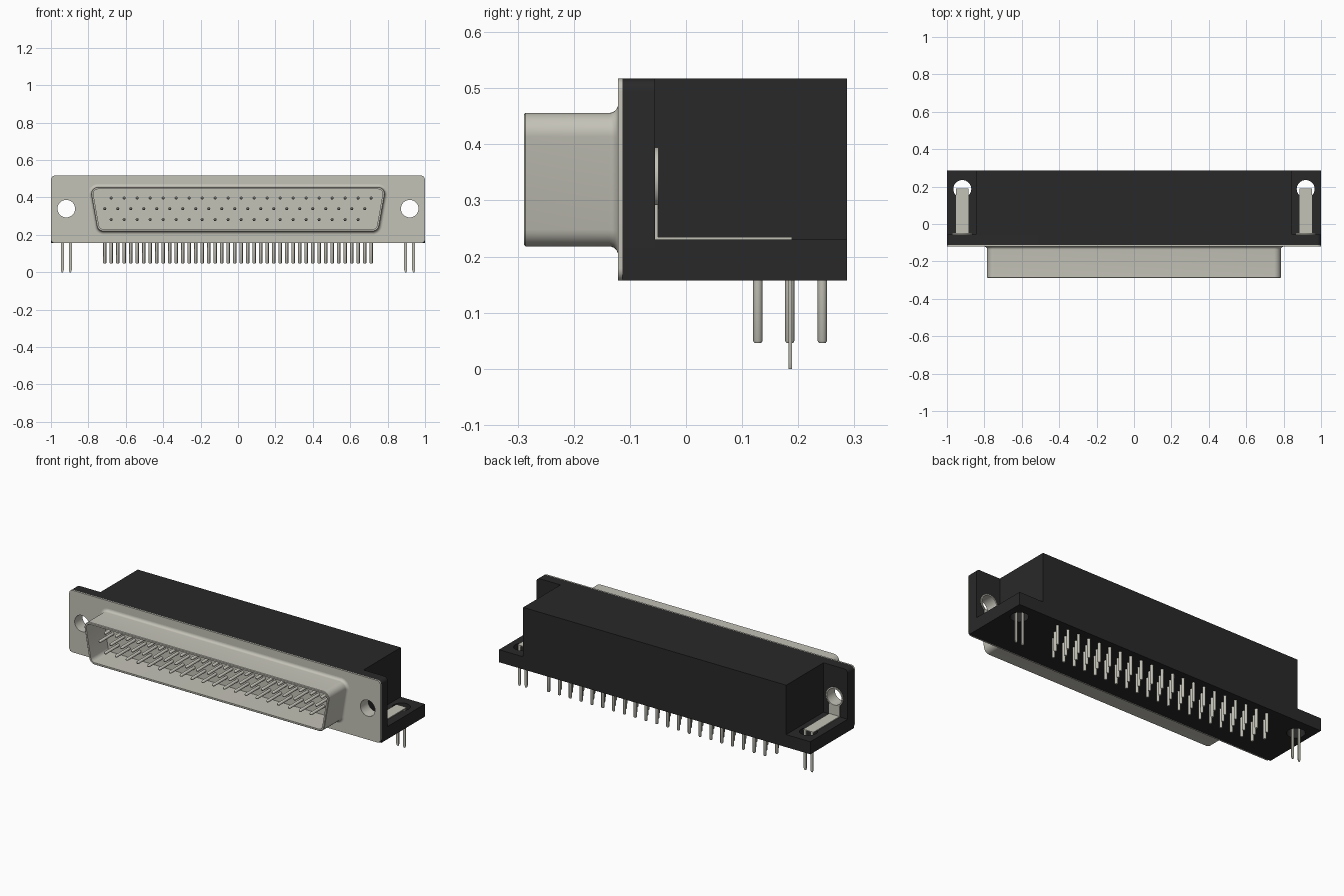
import bpy, bmesh, math
from mathutils import Vector

if "Cube" in bpy.data.objects:
    bpy.data.objects.remove(bpy.data.objects["Cube"], do_unlink=True)


def material(name, rgb, rough, metallic=0.0):
    m = bpy.data.materials.new(name)
    m.use_nodes = True
    m.diffuse_color = (*rgb, 1)
    bsdf = m.node_tree.nodes["Principled BSDF"]
    bsdf.inputs["Base Color"].default_value = (*rgb, 1)
    bsdf.inputs["Roughness"].default_value = rough
    return m


BLACK = material("black plastic", (0.022, 0.022, 0.022), 0.6)
METAL = material("warm grey metal", (0.55, 0.54, 0.475), 0.45)
made = []


def finish(name, bm, mat):
    bmesh.ops.recalc_face_normals(bm, faces=bm.faces)
    me = bpy.data.meshes.new(name)
    bm.to_mesh(me)
    bm.free()
    me.materials.append(mat)
    ob = bpy.data.objects.new(name, me)
    bpy.context.collection.objects.link(ob)
    made.append(ob)
    return ob


def loft(bm, rings, caps=True, closed=False):
    """Skin a list of point rings into a surface."""
    vs = [[bm.verts.new(p) for p in ring] for ring in rings]
    n = len(vs[0])
    pairs = list(zip(vs, vs[1:])) + ([(vs[-1], vs[0])] if closed else [])
    for a, b in pairs:
        for i in range(n):
            j = (i + 1) % n
            bm.faces.new((a[i], a[j], b[j], b[i]))
    if caps and not closed:
        bm.faces.new(vs[0])
        bm.faces.new(vs[-1])


def add_box(bm, x0, x1, y0, y1, z0, z1):
    loft(bm, [[(x0, y0, z), (x1, y0, z), (x1, y1, z), (x0, y1, z)] for z in (z0, z1)])


def box(name, mat, *dims):
    bm = bmesh.new()
    add_box(bm, *dims)
    return finish(name, bm, mat)


def circle(axis, cx, c, t, r, n):
    """Ring of radius r at distance t along the y or z axis."""
    pts = []
    for i in range(n):
        a = 2 * math.pi * i / n
        u, v = cx + r * math.cos(a), c + r * math.sin(a)
        pts.append((u, t, v) if axis == "y" else (u, v, t))
    return pts


def rounded(corners, radii, seg=6):
    """2D polygon with a rounded arc at each corner."""
    out, n = [], len(corners)
    for i, r in enumerate(radii):
        p = Vector(corners[i])
        if r == 0:
            out.append(p)
            continue
        d1 = (Vector(corners[i - 1]) - p).normalized()
        d2 = (Vector(corners[(i + 1) % n]) - p).normalized()
        half = d1.angle(d2) / 2
        centre = p + (d1 + d2).normalized() * (r / math.sin(half))
        a = p + d1 * (r / math.tan(half)) - centre
        b = p + d2 * (r / math.tan(half)) - centre
        for k in range(seg + 1):
            out.append(centre + a.lerp(b, k / seg).normalized() * r)
    return out


def slab(name, mat, outline, y0, y1):
    bm = bmesh.new()
    loft(bm, [[(p[0], y, p[1]) for p in outline] for y in (y0, y1)])
    return finish(name, bm, mat)


def drill(ob, axis, cx, c, t0, t1, r):
    """Cut a round hole and discard the cutter."""
    bm = bmesh.new()
    loft(bm, [circle(axis, cx, c, t, r, 32) for t in (t0, t1)])
    cutter = finish("hole_cutter", bm, ob.data.materials[0])
    made.remove(cutter)
    cutter.hide_render = True
    mod = ob.modifiers.new("hole", "BOOLEAN")
    mod.operation, mod.solver, mod.object = "DIFFERENCE", "EXACT", cutter
    bpy.context.view_layer.objects.active = ob
    bpy.ops.object.modifier_apply(modifier=mod.name)
    bpy.data.objects.remove(cutter, do_unlink=True)


Z0, Z1 = 0.157, 0.517            # body bottom and top
HOLE_X, HOLE_Z, FOOT_Y = 0.918, 0.34, 0.187
SIDES = ((1, "left"), (-1, "right"))
rect = [(-1, Z0), (1, Z0), (1, Z1), (-1, Z1)]

# Plastic housing, flange and metal front plate
box("housing", BLACK, -0.845, 0.845, -0.055, 0.287, Z0, Z1)
flange = slab("flange", BLACK, rounded(rect, (0, 0, 0.022, 0.022)), -0.113, -0.055)
plate = slab("front_plate", METAL, rounded(rect, (0.022,) * 4), -0.121, -0.113)

for s, side in SIDES:
    cx = s * HOLE_X
    drill(flange, "y", cx, HOLE_Z, -0.2, 0.0, 0.050)
    drill(plate, "y", cx, HOLE_Z, -0.2, 0.0, 0.047)

    # Foot with the hole for the board lock
    xa, xb = sorted((s * 0.845, s * 1.0))
    foot = box(side + "_foot", BLACK, xa, xb, -0.055, 0.287, Z0, 0.23)
    drill(foot, "z", cx, FOOT_Y, 0.1, 0.3, 0.048)

    # Screw sleeve lining the hole, with a collar behind
    bm = bmesh.new()
    profile = [(-0.113, 0.047), (-0.113, 0.050), (-0.056, 0.050),
               (-0.056, 0.055), (-0.049, 0.055), (-0.049, 0.047)]
    loft(bm, [circle("y", cx, HOLE_Z, y, r, 32) for y, r in profile], closed=True)
    finish(side + "_screw_sleeve", bm, METAL)

    # Bent strap with two prongs
    bm = bmesh.new()
    add_box(bm, cx - 0.033, cx + 0.033, -0.055, -0.050, 0.23, 0.293)
    add_box(bm, cx - 0.033, cx + 0.033, -0.055, 0.189, 0.230, 0.235)
    for k in (-1, 1):
        px = cx + k * 0.0215
        widths = [(0.0, 0.004), (0.012, 0.008), (0.231, 0.008)]
        loft(bm, [[(px - w, 0.183, z), (px + w, 0.183, z),
                   (px + w, 0.189, z), (px - w, 0.189, z)] for z, w in widths])
    finish(side + "_board_lock", bm, METAL)


def d_outline(y, off):
    """Slant-sided shell outline, grown by off."""
    zt, zb = 0.456 + off, 0.218 - off
    w = lambda z: 0.792 - (0.456 - z) * 0.176 + off * 1.015
    corners = [(-w(zb), zb), (w(zb), zb), (w(zt), zt), (-w(zt), zt)]
    return [(p[0], y, p[1]) for p in rounded(corners, (0.036 + off,) * 4)]


# Hollow shell with a flared root
FLARE = 0.016
steps = [math.pi / 2 * i / 6 for i in range(7)]
rings = [(-0.121 - FLARE * (1 - math.cos(a)), FLARE * (1 - math.sin(a))) for a in steps]
rings += [(-0.286, 0), (-0.289, -0.003), (-0.289, -0.012), (-0.13, -0.012)]
bm = bmesh.new()
loft(bm, [d_outline(y, o) for y, o in rings])
finish("shell", bm, METAL)

# Contact pins in front and solder tails below, three staggered rows
PITCH = 0.0695
contacts, tails = bmesh.new(), bmesh.new()
for x0, count, z, y in ((-0.678, 21, 0.397, 0.243),
                        (-0.7125, 21, 0.340, 0.185),
                        (-0.678, 20, 0.282, 0.128)):
    for i in range(count):
        x = x0 + i * PITCH
        loft(contacts, [circle("y", x, z, t, r, 12) for t, r in
                        ((-0.256, 0.003), (-0.252, 0.0065), (-0.246, 0.0085), (-0.125, 0.0085))])
        loft(tails, [circle("z", x, y, t, r, 12) for t, r in
                     ((0.046, 0.006), (0.050, 0.0085), (0.165, 0.0085))])
finish("contact_pins", contacts, METAL)
finish("solder_tails", tails, METAL)

# Smooth the rounded surfaces, keep edges sharp
bpy.ops.object.select_all(action="DESELECT")
for ob in made:
    ob.select_set(True)
bpy.context.view_layer.objects.active = made[0]
bpy.ops.object.shade_smooth_by_angle(angle=math.radians(35))
